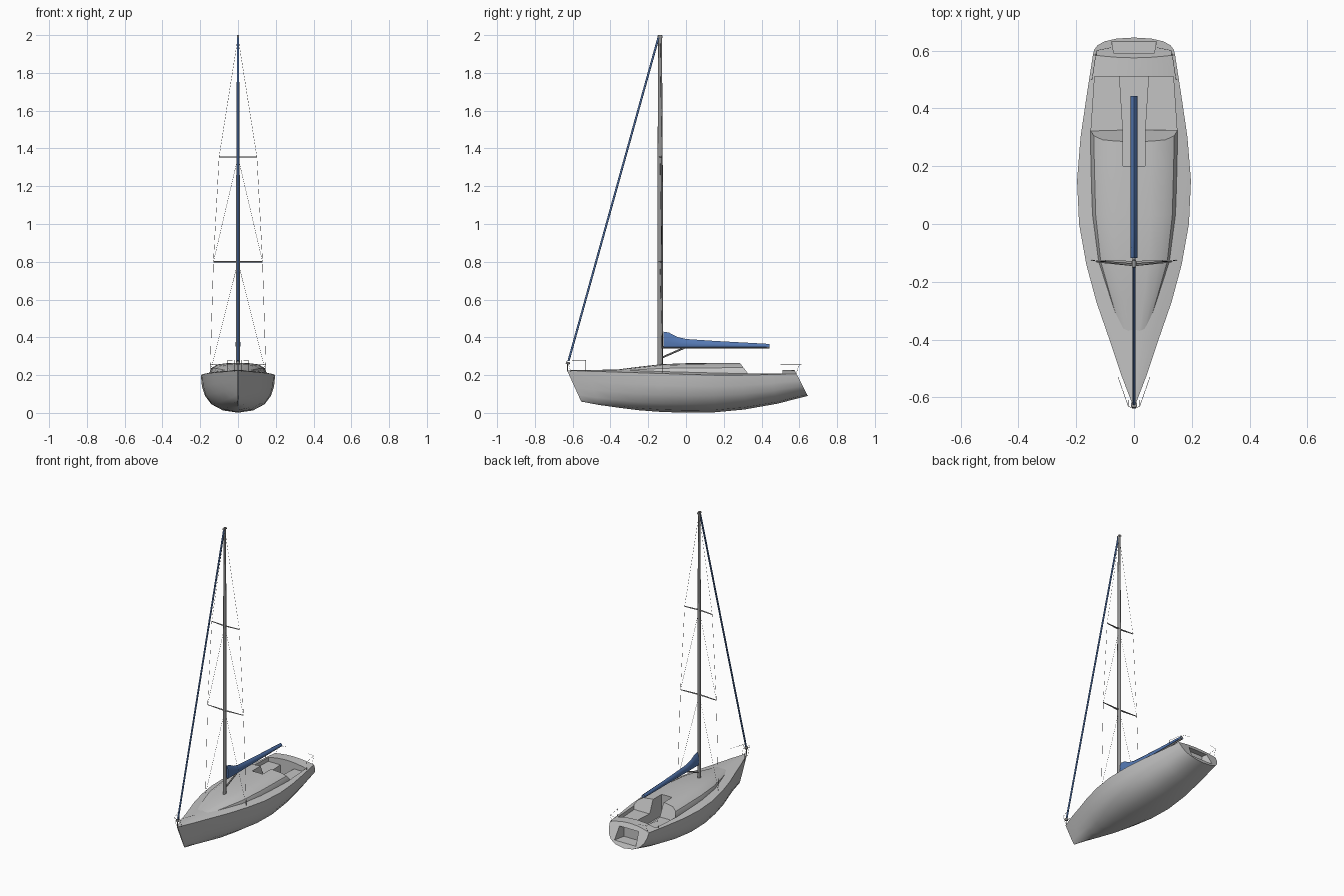
import bpy, bmesh, math
from mathutils import Vector

if "Cube" in bpy.data.objects:
    bpy.data.objects.remove(bpy.data.objects["Cube"])


def material(name, rgb):
    m = bpy.data.materials.new(name)
    m.use_nodes = True
    m.diffuse_color = (*rgb, 1)
    m.node_tree.nodes["Principled BSDF"].inputs["Base Color"].default_value = (*rgb, 1)
    return m


HULL = material("light grey gelcoat", (0.55, 0.55, 0.55))
METAL = material("mid grey metal", (0.3, 0.3, 0.3))
BLUE = material("blue canvas", (0.09, 0.19, 0.45))
WIRE = material("dark wire", (0.12, 0.12, 0.13))


def finish(name, bm, mat, angle=30):
    bmesh.ops.recalc_face_normals(bm, faces=bm.faces)
    me = bpy.data.meshes.new(name)
    bm.to_mesh(me)
    bm.free()
    me.materials.append(mat)
    ob = bpy.data.objects.new(name, me)
    bpy.context.collection.objects.link(ob)
    smooth(ob, angle)
    return ob


def smooth(ob, angle=30):
    bpy.ops.object.select_all(action="DESELECT")
    ob.select_set(True)
    bpy.context.view_layer.objects.active = ob
    bpy.ops.object.shade_smooth_by_angle(angle=math.radians(angle))


def loft(name, rings, mat, angle=30):
    """Skin closed rings of equal length and cap both ends."""
    bm = bmesh.new()
    vs = [[bm.verts.new(p) for p in r] for r in rings]
    n = len(vs[0])
    for a, b in zip(vs, vs[1:]):
        for i in range(n):
            j = (i + 1) % n
            bm.faces.new((a[i], a[j], b[j], b[i]))
    bm.faces.new(vs[0])
    bm.faces.new(vs[-1])
    return finish(name, bm, mat, angle)


def mirrored(half):
    """Close a half section whose first and last points lie on the centreline."""
    return half + [(-x, y, z) for x, y, z in half[-2:0:-1]]


def prism(name, half, z0, z1):
    outline = half + [(-x, y) for x, y in reversed(half)]
    return loft(name, [[(x, y, z) for x, y in outline] for z in (z0, z1)], HULL)


def rod(name, paths, r, mat, sides=6):
    bm = bmesh.new()
    for path in paths:
        for a, b in zip(path, path[1:]):
            a, b = Vector(a), Vector(b)
            d = b - a
            mtx = d.to_track_quat("Z", "Y").to_matrix().to_4x4()
            mtx.translation = (a + b) / 2
            bmesh.ops.create_cone(bm, cap_ends=True, segments=sides, radius1=r,
                                  radius2=r, depth=d.length, matrix=mtx)
    return finish(name, bm, mat, 50)


def cut(ob, cutters):
    for c in cutters:
        mod = ob.modifiers.new("cut", "BOOLEAN")
        mod.operation, mod.solver, mod.object = "DIFFERENCE", "EXACT", c
    deps = bpy.context.evaluated_depsgraph_get()
    me = bpy.data.meshes.new_from_object(ob.evaluated_get(deps))
    ob.modifiers.clear()
    ob.data = me
    smooth(ob)


# Hull: sections as (y at sheer, y at keel, half beam, sheer z, keel z)
stations = [(-.63, -.555, .003, .225, .06), (-.52, -.46, .045, .221, .042),
            (-.4, -.36, .085, .217, .028), (-.27, -.25, .13, .213, .014),
            (-.14, -.13, .165, .209, .005), (0, 0, .19, .204, .001),
            (.15, .15, .197, .2, .003), (.3, .31, .185, .2, .018),
            (.45, .48, .163, .203, .048), (.585, .645, .142, .207, .09)]
# Section shape: fraction of beam, fraction of depth
shape = [(1, 0), (.97, .3), (.89, .55), (.72, .78), (.42, .94), (0, 1)]
rings = []
for yt, yk, b, zs, zk in stations:
    crown = .14 * b
    depth = zs - zk
    half = [(0, -crown / depth), (.4, -.82 * crown / depth),
            (.75, -.42 * crown / depth)] + shape
    rings.append(mirrored([(b * f, yt + (yk - yt) * t, zs - depth * t) for f, t in half]))
hull = loft("hull", rings, HULL)

# Cabin trunk: (y, half width, height above side deck)
rings = []
base = .213
for y, w, h, rake in [(-.4, .04, .012, 0), (-.26, .085, .03, 0), (-.13, .125, .045, 0),
                      (.03, .144, .051, 0), (.2, .149, .052, 0), (.325, .151, .052, .04)]:
    half = [(0, -.9), (1, -.9), (1, 0), (.92, .5), (.72, .84), (.4, .96), (0, 1)]
    rings.append(mirrored([(w * f, y - rake * max(t, 0), base + (h * t if t > 0 else .045 * t))
                           for f, t in half]))
cabin = loft("cabin_trunk", rings, HULL)

# Cockpit seats, foot well with companionway, and transom recess
seats = prism("seat_cutter", [(.15, .3), (.136, .51)], .183, .4)
well = prism("well_cutter", [(.038, .2), (.038, .32), (.05, .51)], .125, .4)
recess = prism("transom_cutter", [(.062, .555), (.092, .7)], .118, .197)
cut(hull, [seats, well, recess])
cut(cabin, [well])
for c in (seats, well, recess):
    bpy.data.objects.remove(c)

# Mast, oval and tapering towards the head
MY = -.137


def oval(rx, ry, z):
    return [(rx * math.cos(a), MY + ry * math.sin(a), z)
            for a in (i * math.tau / 12 for i in range(12))]


loft("mast", [oval(.010, .015, .225), oval(.010, .015, 1.15),
              oval(.007, .012, 1.6), oval(.006, .010, 2)], METAL, 50)

# Spreaders: flat blades swept slightly aft
LOW, HIGH = (.13, .8), (.1, 1.355)
for label, (span, z) in (("lower", LOW), ("upper", HIGH)):
    for side, s in (("left", 1), ("right", -1)):
        loft(f"{label}_spreader_{side}",
             [[(s * x, y + dy, z + dz) for dy, dz in
               ((-c, 0), (0, .003), (c, 0), (0, -.003))]
              for x, y, c in ((0, MY, .009), (span, MY + .008, .004))], METAL)

# Standing rigging
wires = []
for s in (1, -1):
    chain = (s * .148, MY + .012, .21)
    low, high = [(s * x, MY + .008, z) for x, z in (LOW, HIGH)]
    wires += [[chain, low, high, (0, MY, 1.99)],
              [chain, (0, MY, .8)], [low, (0, MY, 1.355)]]
rod("shrouds", wires, .0007, WIRE, 4)

# Furled headsail on the forestay, with its drum
rod("furled_headsail", [[(0, -.622, .275), (0, MY - .008, 1.99)]], .0055, BLUE, 8)
rod("furler_drum", [[(0, -.627, .258), (0, -.624, .27)]], .011, METAL, 10)
rod("forestay_tack", [[(0, -.628, .22), (0, -.627, .26)]], .002, METAL)
rod("masthead_cap", [[(0, MY - .014, 1.992), (0, MY + .012, 1.992)]], .007, METAL)

# Boom, vang and sail cover
rod("boom", [[(0, MY + .01, .347), (0, .44, .347)]], .006, METAL, 8)
rod("boom_end", [[(0, .425, .352), (0, .443, .352)]], .01, METAL, 8)
rod("vang", [[(0, MY + .01, .293), (0, -.01, .344)]], .005, METAL)
rings = []
for y, top in ((-.118, .43), (-.09, .425), (-.045, .402), (0, .391), (.15, .381), (.443, .365)):
    h = top - .345
    rings.append(mirrored([(0, y, .345), (.009, y, .348), (.012, y, .345 + .35 * h),
                           (.009, y, .345 + .75 * h), (0, y, top)]))
loft("sail_cover", rings, BLUE, 40)

# Bow and stern rails
pulpit = [[(.055, -.53, .22), (.055, -.53, .278), (.02, -.63, .28), (0, -.64, .28)],
          [(.02, -.61, .22), (.02, -.63, .28)]]
pushpit = [[(.15, .5, .2), (.145, .5, .255), (.13, .6, .255), (.08, .61, .255)],
           [(.13, .58, .2), (.13, .6, .255)]]
for name, rails in (("bow_rail", pulpit), ("stern_rail", pushpit)):
    both = rails + [[(-x, y, z) for x, y, z in p] for p in rails]
    rod(name, both, .0008, WIRE, 4)
